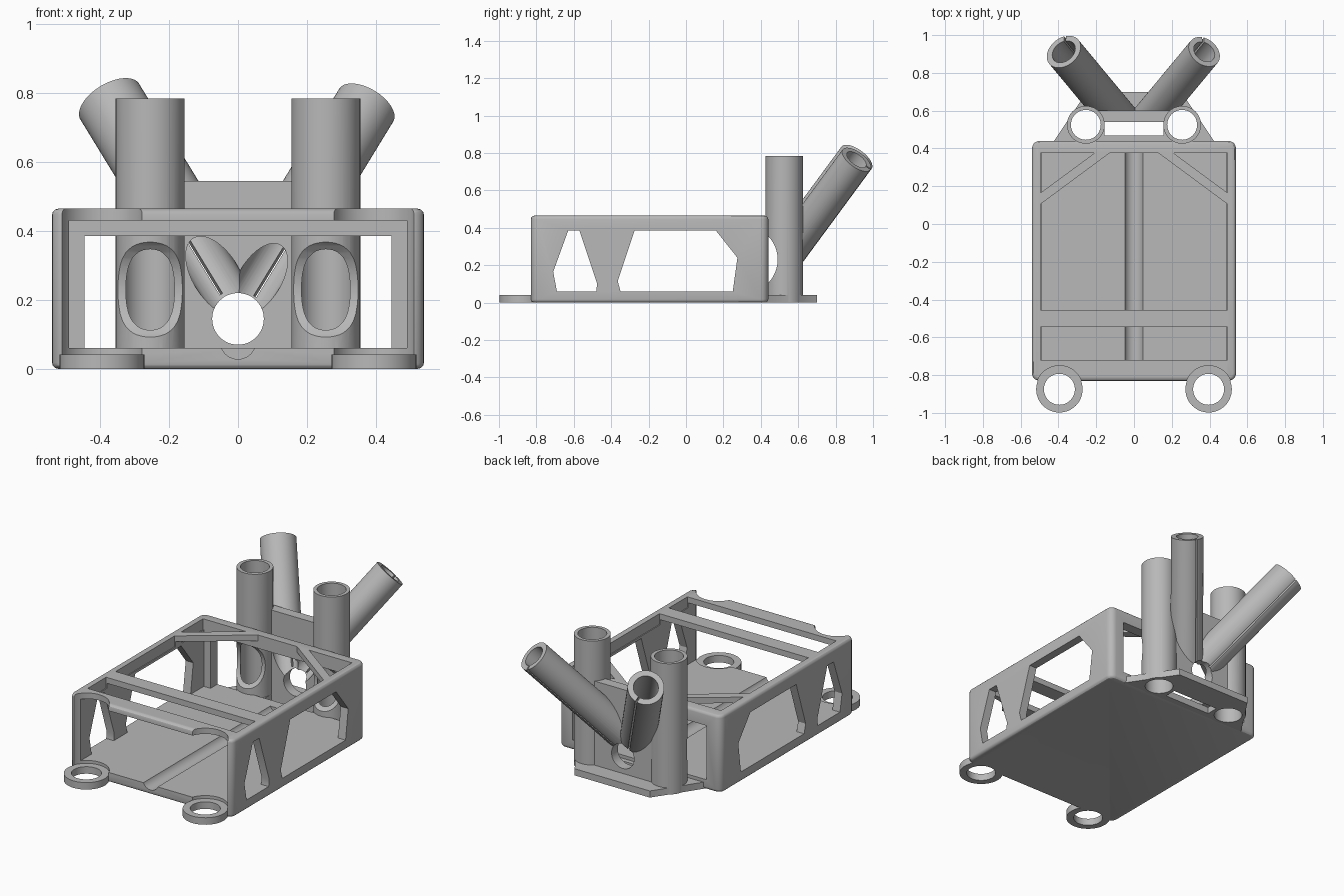
import bpy
import bmesh
import math
from mathutils import Vector

if "Cube" in bpy.data.objects:
    bpy.data.objects.remove(bpy.data.objects["Cube"], do_unlink=True)

grey = bpy.data.materials.new("plain grey")
grey.use_nodes = True
grey.diffuse_color = (0.48, 0.48, 0.48, 1)
grey.node_tree.nodes["Principled BSDF"].inputs["Base Color"].default_value = (0.48, 0.48, 0.48, 1)


def finish(bm, name):
    bmesh.ops.recalc_face_normals(bm, faces=bm.faces)
    mesh = bpy.data.meshes.new(name)
    bm.to_mesh(mesh)
    bm.free()
    mesh.materials.append(grey)
    obj = bpy.data.objects.new(name, mesh)
    bpy.context.collection.objects.link(obj)
    return obj


def prism(points, vector, name="cutter"):
    """Extrude a closed 3D outline along a vector."""
    bm = bmesh.new()
    face = bm.faces.new([bm.verts.new(p) for p in points])
    new = bmesh.ops.extrude_face_region(bm, geom=[face])["geom"]
    bmesh.ops.translate(bm, vec=vector, verts=[v for v in new if isinstance(v, bmesh.types.BMVert)])
    return finish(bm, name)


def box(x0, x1, y0, y1, z0, z1, name="cutter"):
    return prism([(x0, y0, z0), (x1, y0, z0), (x1, y1, z0), (x0, y1, z0)], (0, 0, z1 - z0), name)


def rod(start, end, radius, name="cutter", sides=48):
    """Cylinder between two points."""
    start, end = Vector(start), Vector(end)
    axis = end - start
    bm = bmesh.new()
    bmesh.ops.create_cone(bm, cap_ends=True, segments=sides, radius1=radius, radius2=radius, depth=axis.length)
    turn = axis.to_track_quat('Z', 'Y').to_matrix()
    bmesh.ops.rotate(bm, matrix=turn, verts=bm.verts)
    bmesh.ops.translate(bm, vec=(start + end) / 2, verts=bm.verts)
    return finish(bm, name)


def combine(target, tool, operation='DIFFERENCE'):
    """Apply a boolean and remove the tool object."""
    mod = target.modifiers.new("boolean", 'BOOLEAN')
    mod.operation = operation
    mod.solver = 'EXACT'
    mod.object = tool
    bpy.context.view_layer.objects.active = target
    bpy.ops.object.modifier_apply(modifier=mod.name)
    bpy.data.objects.remove(tool, do_unlink=True)


def smooth(obj):
    bpy.ops.object.select_all(action='DESELECT')
    obj.select_set(True)
    bpy.context.view_layer.objects.active = obj
    bpy.ops.object.shade_smooth_by_angle(angle=math.radians(30))


# Rounded tray housing
tray = box(-0.54, 0.54, -0.83, 0.44, 0, 0.465, "tray_housing")
bm = bmesh.new()
bm.from_mesh(tray.data)
upright = [e for e in bm.edges if abs(e.verts[0].co.z - e.verts[1].co.z) > 0.1]
bmesh.ops.bevel(bm, geom=upright, offset=0.04, segments=5, profile=0.5, affect='EDGES')
rims = [e for e in bm.edges if abs(e.verts[0].co.z - e.verts[1].co.z) < 0.01]
bmesh.ops.bevel(bm, geom=rims, offset=0.018, segments=3, profile=0.5, affect='EDGES')
bm.to_mesh(tray.data)
bm.free()

# Cavity, open front, rear window and front top opening
combine(tray, box(-0.49, 0.49, -0.9, 0.375, 0.06, 0.43))
combine(tray, box(-0.445, 0.445, 0.3, 0.5, 0.06, 0.385))
combine(tray, box(-0.495, 0.495, -0.72, -0.545, 0.4, 0.5))

# Main top opening, leaving diagonal corner braces
combine(tray, prism([(-0.495, -0.455, 0.4), (0.495, -0.455, 0.4), (0.495, 0.105, 0.4),
                     (0.13, 0.375, 0.4), (-0.13, 0.375, 0.4), (-0.495, 0.105, 0.4)], (0, 0, 0.1)))
for s in (-1, 1):
    combine(tray, prism([(s * 0.495, 0.165, 0.4), (s * 0.495, 0.375, 0.4), (s * 0.21, 0.375, 0.4)], (0, 0, 0.1)))

# Side windows through both walls
small_window = [(-0.63, 0.385), (-0.57, 0.385), (-0.475, 0.1), (-0.48, 0.06), (-0.69, 0.06), (-0.71, 0.165)]
large_window = [(-0.275, 0.385), (0.16, 0.385), (0.275, 0.24), (0.25, 0.06), (-0.35, 0.06), (-0.365, 0.115)]
for outline in (small_window, large_window):
    combine(tray, prism([(-0.6, y, z) for y, z in outline], (1.2, 0, 0)))

# Floor channel
combine(tray, rod((0, -0.9, 0.08), (0, 0.375, 0.08), 0.052, sides=24))

# Front mounting rings with clearance notches above them
for s in (-1, 1):
    x, y = s * 0.395, -0.875
    combine(tray, rod((x, y, 0.042), (x, y, 0.6), 0.125))
    combine(tray, rod((x, y, 0), (x, y, 0.042), 0.123), 'UNION')
    combine(tray, rod((x, y, -0.1), (x, y, 0.1), 0.082))
smooth(tray)

# Rear bracket: base tab and upright plate
bracket = prism([(-0.43, 0.43, 0), (0.43, 0.43, 0), (0.25, 0.7, 0), (-0.25, 0.7, 0)], (0, 0, 0.04), "rear_bracket")
combine(bracket, box(-0.2, 0.2, 0.54, 0.6, 0.01, 0.545), 'UNION')

# Splayed tubes, one slightly larger than the other
tubes = []
for s, radius, bore, height in ((-1, 0.1, 0.068, 0.775), (1, 0.092, 0.062, 0.765)):
    top = Vector((s * 0.372, 0.912, height))
    axis = Vector((s * 0.44, 0.53, 0.72)).normalized()
    tubes.append((s, top, axis, bore))
    tube = rod(top - axis * 0.85, top, radius)
    combine(tube, box(-0.6, 0.6, -0.2, 0.57, -0.3, 1))
    combine(bracket, tube, 'UNION')

# Vertical posts
for s in (-1, 1):
    combine(bracket, rod((s * 0.255, 0.525, 0), (s * 0.255, 0.525, 0.785), 0.1), 'UNION')

# Post bores and their rounded front openings
for s in (-1, 1):
    combine(bracket, rod((s * 0.255, 0.525, -0.1), (s * 0.255, 0.525, 1), 0.079))
    combine(bracket, rod((s * 0.15, 0.31, 0.23), (s * 0.4, 0.31, 0.23), 0.18))

# Splayed tube bores and lengthwise slits on their undersides
for s, top, axis, bore in tubes:
    low, high = top - axis * 0.83, top + axis * 0.1
    combine(bracket, rod(low, high, bore))
    out = Vector((-s * 0.1, 0.8, -0.6))
    out = (out - axis * out.dot(axis)).normalized()
    side = axis.cross(out) * 0.005
    start = top - axis * 0.72
    combine(bracket, prism([start - side, start + side, start + side + out * 0.13, start - side + out * 0.13],
                           high - start))

# Cable hole and base slot
combine(bracket, rod((0, 0.5, 0.145), (0, 0.8, 0.145), 0.075))
combine(bracket, box(-0.155, 0.155, 0.468, 0.54, -0.1, 0.1))
smooth(bracket)
